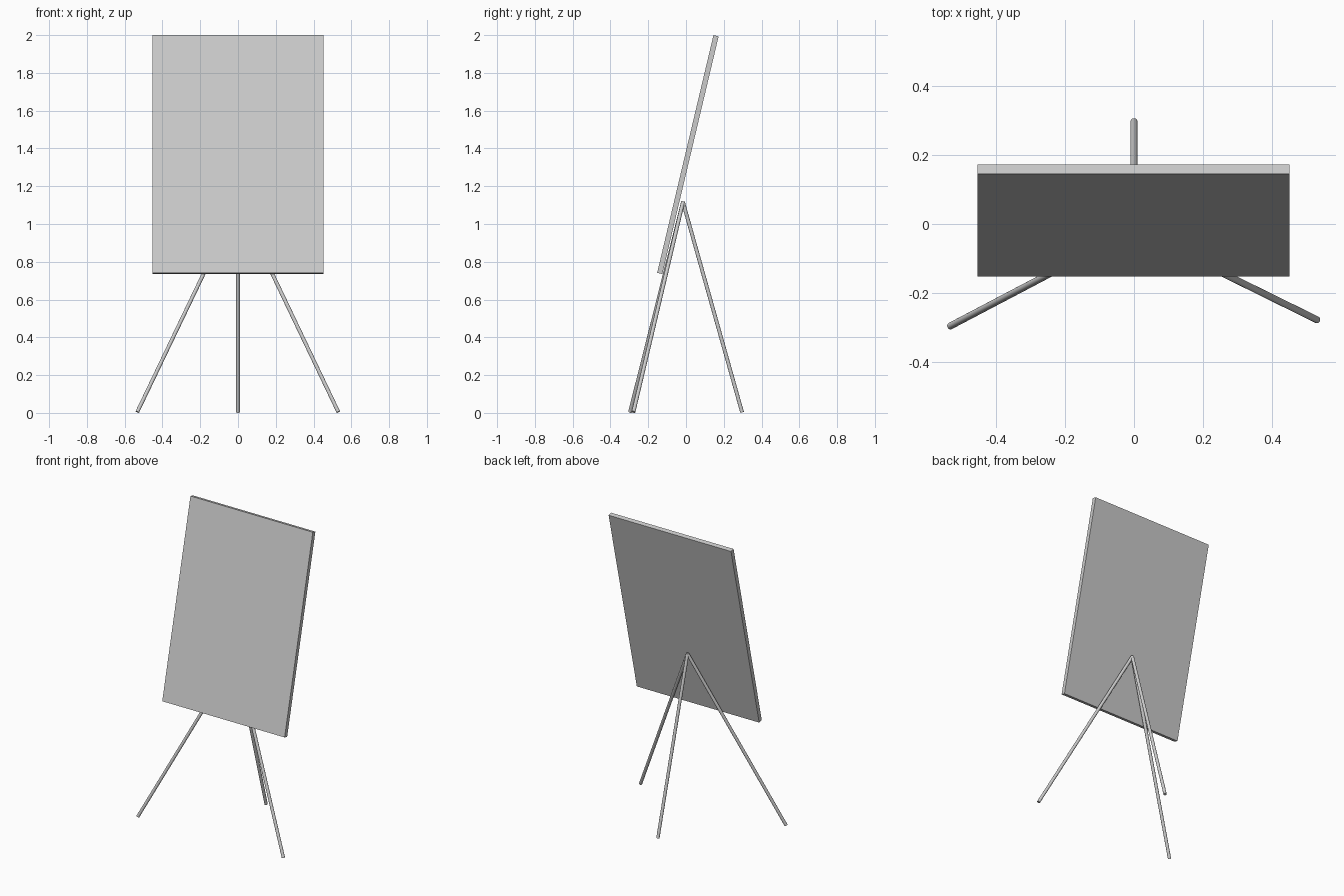
import bpy, math
from mathutils import Vector

if "Cube" in bpy.data.objects:
    bpy.data.objects.remove(bpy.data.objects["Cube"])

# Leaning board: slab tilted backwards
tilt = math.atan2(0.298, 1.258)
width, thick, height = 0.905, 0.028, 1.293
bpy.ops.mesh.primitive_cube_add(size=1, location=(-0.001, 0.01, 1.3675),
                                rotation=(-tilt, 0, 0))
board = bpy.context.object
board.name = "board"
board.scale = (width, thick, height)


def leg(name, foot, top, radius=0.01):
    """Straight round rod from foot to top."""
    a, b = Vector(foot), Vector(top)
    d = b - a
    bpy.ops.mesh.primitive_cylinder_add(vertices=24, radius=radius, depth=d.length,
                                        location=(a + b) / 2)
    rod = bpy.context.object
    rod.name = name
    rod.rotation_euler = d.to_track_quat('Z', 'Y').to_euler()
    bpy.ops.object.shade_smooth_by_angle()


# Three legs meeting behind the board
apex = (0, -0.016, 1.116)
leg("front_leg_left", (-0.533, -0.296, 0.005), apex)
leg("front_leg_right", (0.531, -0.278, 0.005), apex)
leg("back_leg", (0, 0.297, 0.003), apex)
